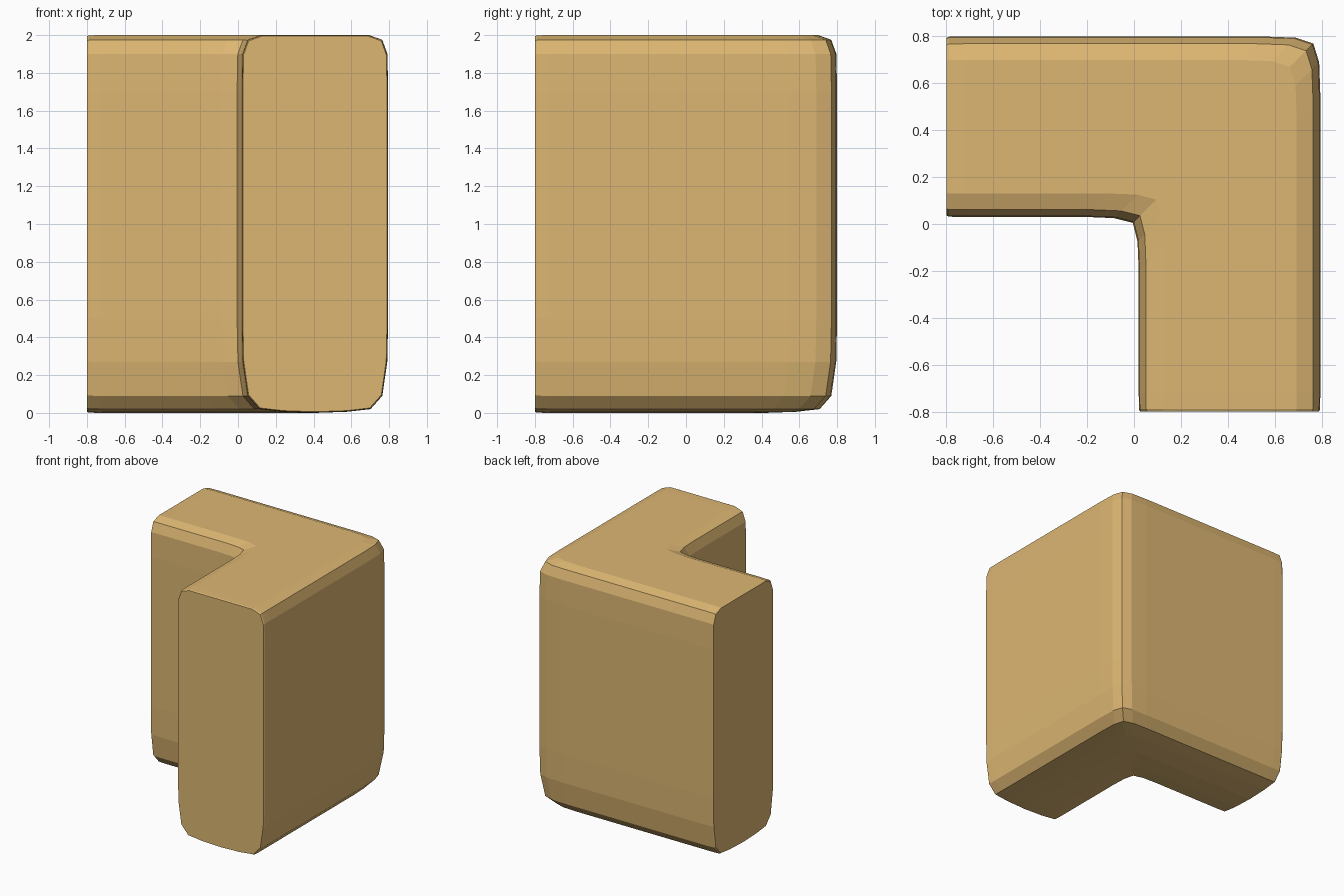
import bpy, bmesh
from mathutils import Vector

# Cross-section of the wall: (0 = inner side .. 1 = outer side, height)
PROFILE = [(0.13, 2.0), (0.5, 2.0), (0.87, 2.0), (0.96, 1.975), (0.995, 1.9), (1.0, 1.7),
           (1.0, 0.5), (0.994, 0.27), (0.96, 0.09), (0.88, 0.02), (0.72, 0.006),
           (0.5, 0.0), (0.28, 0.006), (0.12, 0.02), (0.04, 0.09), (0.006, 0.27),
           (0.0, 0.5), (0.0, 1.7), (0.005, 1.9), (0.04, 1.975)]

# Stations along the L: inner point, outer point, section scale
STATIONS = [((-0.80, 0.03), (-0.80, 0.80), 0.985),
            ((-0.79, 0.03), (-0.79, 0.80), 0.997),
            ((-0.72, 0.03), (-0.72, 0.80), 1.0),
            ((-0.20, 0.03), (0.55, 0.80), 1.0),
            ((-0.085, 0.025), (0.69, 0.795), 1.0),
            ((-0.005, 0.005), (0.765, 0.77), 1.0),
            ((0.015, -0.075), (0.79, 0.69), 1.0),
            ((0.02, -0.20), (0.795, 0.55), 1.0),
            ((0.02, -0.72), (0.795, -0.72), 1.0),
            ((0.02, -0.79), (0.795, -0.79), 0.997),
            ((0.02, -0.80), (0.795, -0.80), 0.985)]

# Loft the section round the corner
bm = bmesh.new()
rings = []
for inner, outer, s in STATIONS:
    a, b = Vector((*inner, 0)), Vector((*outer, 0))
    ring = []
    for t, z in PROFILE:
        p = a.lerp(b, 0.5 + (t - 0.5) * s)
        p.z = 1 + (z - 1) * (1 - (1 - s) * 0.4)
        ring.append(bm.verts.new(p))
    rings.append(ring)
n = len(PROFILE)
for r0, r1 in zip(rings, rings[1:]):
    for i in range(n):
        j = (i + 1) % n
        bm.faces.new((r0[i], r0[j], r1[j], r1[i]))

# Flat ends
bm.faces.new(rings[0])
bm.faces.new(rings[-1])
bmesh.ops.recalc_face_normals(bm, faces=bm.faces)

mesh = bpy.data.meshes.new("corner_block")
bm.to_mesh(mesh)
bm.free()
block = bpy.data.objects.new("corner_block", mesh)
bpy.context.collection.objects.link(block)

# Sandy tan colour
mat = bpy.data.materials.new("tan")
mat.diffuse_color = (0.72, 0.47, 0.17, 1)
mesh.materials.append(mat)
